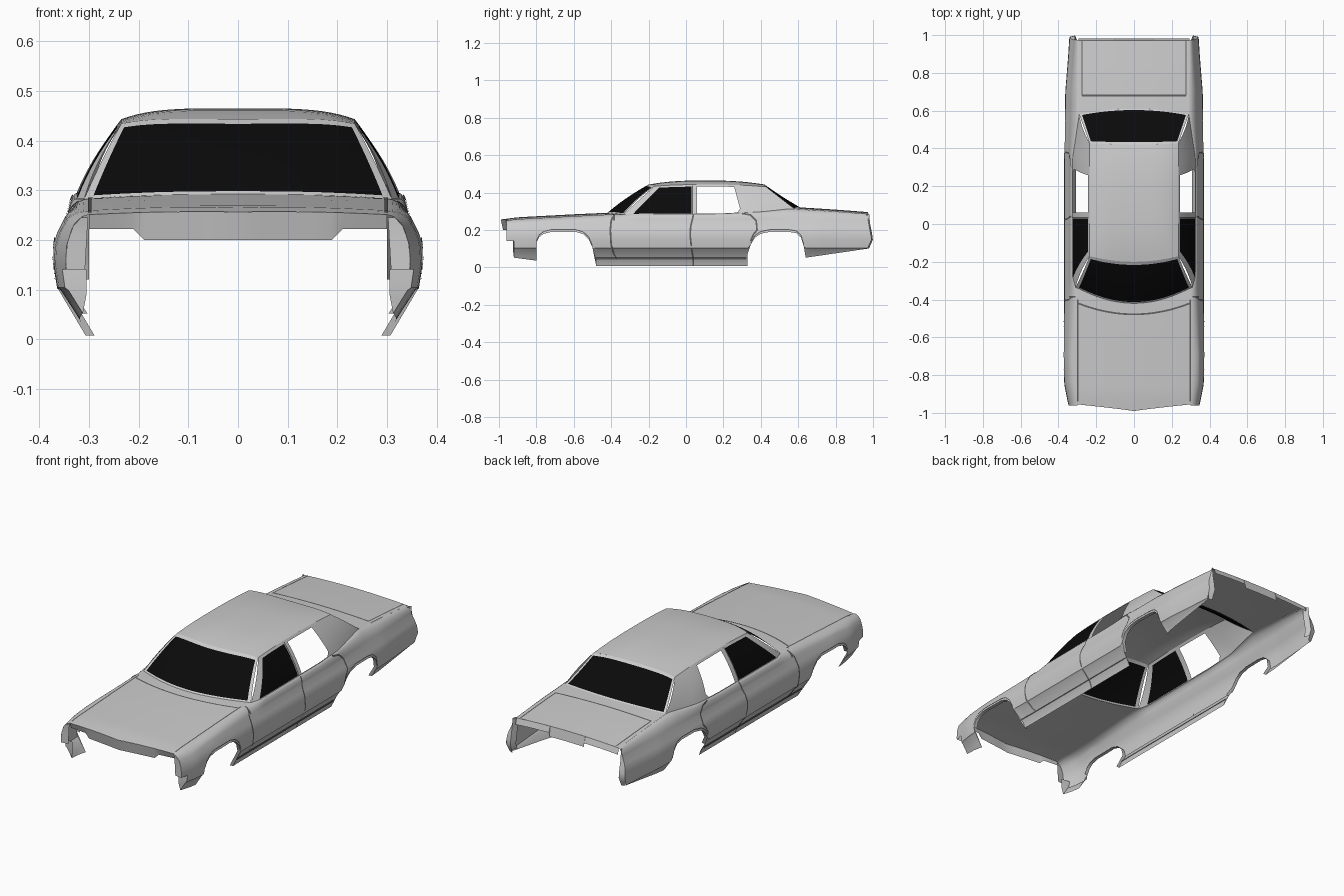
import bpy, bmesh, math
from mathutils import Vector

if "Cube" in bpy.data.objects:
    bpy.data.objects.remove(bpy.data.objects["Cube"])


def material(name, v):
    m = bpy.data.materials.new(name)
    m.diffuse_color = (v, v, v, 1)
    m.use_nodes = True
    m.node_tree.nodes["Principled BSDF"].inputs["Base Color"].default_value = m.diffuse_color
    return m


PAINT, GLASS, SEAM = 0, 1, 2
MATS = [material("grey_paint", 0.60), material("black_glass", 0.003), material("dark_seam", 0.12)]


def interp(table, t):
    """Piecewise linear lookup."""
    if t <= table[0][0]:
        return table[0][1]
    for (a, p), (b, q) in zip(table, table[1:]):
        if t <= b:
            return p + (q - p) * (t - a) / (b - a)
    return table[-1][1]


def span(a, b, n):
    return [a + (b - a) * i / n for i in range(n + 1)]


def refine(keys, step):
    """Insert extra samples between key values."""
    out = []
    for a, b in zip(keys, keys[1:]):
        out += span(a, b, max(1, math.ceil((b - a) / step)))[:-1]
    return out + [keys[-1]]


def patch(name, f, us, vs, hint, rule=None, angle=35):
    """Grid surface f(u, v) on the +x half, mirrored; rule picks a material or None for a hole."""
    bm = bmesh.new()
    grid = [[bm.verts.new(f(u, v)) for v in vs] for u in us]
    for i in range(len(us) - 1):
        for j in range(len(vs) - 1):
            m = rule((us[i] + us[i + 1]) / 2, (vs[j] + vs[j + 1]) / 2) if rule else PAINT
            if m is None:
                continue
            face = bm.faces.new((grid[i][j], grid[i + 1][j], grid[i + 1][j + 1], grid[i][j + 1]))
            face.material_index = m
    bmesh.ops.remove_doubles(bm, verts=bm.verts, dist=0.00002)
    bmesh.ops.delete(bm, geom=[v for v in bm.verts if not v.link_faces], context='VERTS')
    bm.normal_update()
    total = sum((fc.normal * fc.calc_area() for fc in bm.faces), Vector())
    if total.dot(Vector(hint)) < 0:
        bmesh.ops.reverse_faces(bm, faces=bm.faces)
    me = bpy.data.meshes.new(name)
    bm.to_mesh(me)
    bm.free()
    for m in MATS:
        me.materials.append(m)
    ob = bpy.data.objects.new(name, me)
    bpy.context.collection.objects.link(ob)
    bpy.ops.object.select_all(action='DESELECT')
    ob.select_set(True)
    bpy.context.view_layer.objects.active = ob
    bpy.ops.object.shade_smooth_by_angle(angle=math.radians(angle))
    mod = ob.modifiers.new("mirror", 'MIRROR')
    mod.use_clip = True
    mod.merge_threshold = 0.0005
    return ob


def ribbon(name, pts, normal, width=0.009):
    """Thin seam strip following points on a surface."""
    n = Vector(normal).normalized()
    P = [Vector(p) + n * 0.002 for p in pts]
    side = []
    for i in range(len(P)):
        t = P[min(i + 1, len(P) - 1)] - P[max(i - 1, 0)]
        side.append(t.cross(n).normalized() * width / 2)
    patch(name, lambda i, s: P[i] + side[i] * s, range(len(P)), (-1, 1), normal, lambda u, v: SEAM)


# Body outline tables along the length
BELT = [(-1, .245), (-.9, .258), (-.6, .274), (-.4, .283), (.2, .286), (.4, .297), (.56, .314), (.8, .299), (.98, .285)]
INNER = [(-1, .30), (-.36, .302), (-.28, .325), (.35, .325), (.58, .29), (1, .295)]
WIDTH = [(-.96, .925), (-.85, .985), (-.7, 1), (-.4, .985), (.4, .985), (.7, .97), (.98, .91)]
LOW = [(-.96, .14), (-.92, .14), (-.9199, .052), (-.80, .036), (-.7999, .13), (-.785, .162), (-.76, .18), (-.72, .19),
       (-.59, .19), (-.55, .178), (-.52, .15), (-.50, .105), (-.48, .008), (.33, .008), (.3301, .075), (.345, .12),
       (.37, .16), (.40, .18), (.45, .19), (.55, .19), (.59, .183), (.615, .16), (.63, .11), (.64, .052), (.97, .10)]
SIDE = [(0, .308), (.035, .319), (.06, .335), (.098, .36), (.104, .368), (.15, .375), (.188, .373), (.215, .364),
        (.245, .349)]
TAIL = [(.1, .97), (.15, .992), (.19, .985), (.24, .975), (.3, .972)]
SHOULDER = .245


def belt(y): return interp(BELT, y)
def inner(y): return interp(INNER, y)


def side_pt(y, z):
    """Point on the flank; above the shoulder it rolls in to the belt edge."""
    w = interp(WIDTH, y)
    s = SHOULDER - .03 * max(0, min(1, (-.75 - y) / .2))
    if z <= s:
        x = interp(SIDE, z) * w
    else:
        k = min(1, (z - s) / (belt(y) - s))
        x0 = interp(SIDE, s) * w
        x = x0 + (inner(y) - x0) * (1 - math.sqrt(max(0, 1 - k * k)) * .75 - .25 * (1 - k))
    yy = y + (interp(TAIL, z) - .97) * max(0, (y - .88) / .09)
    return Vector((x, yy, z))


def flank(y, v):
    # v below 9 walks the fixed rows, above 9 rolls over the shoulder
    s = SHOULDER - .03 * max(0, min(1, (-.75 - y) / .2))
    rows = [r[0] for r in SIDE]
    z = min(s, rows[v]) if v < len(rows) else s + (belt(y) - s) * math.sin((v - 8) / 6 * math.pi / 2)
    return side_pt(y, max(z, interp(LOW, y)))


ys = refine([p[0] for p in LOW], .03)
patch("body_flank", flank, ys, range(15), (1, 0, 0))

# Turned-in flanges around the wheel openings
for nm, a, b in (("front_arch_lip", -.7999, -.48), ("rear_arch_lip", .3301, .64)):
    yl = [y for y in ys if a <= y <= b]
    patch(nm, lambda y, v: side_pt(y, interp(LOW, y)) - Vector((.018 * v, 0, 0)), yl, (0, 1), (0, 0, -1))
    ribbon(nm.replace("lip", "moulding"),
           [side_pt(y, interp(LOW, y) + .012) for y in yl if interp(LOW, y) > .1], (1, 0, 0), .005)


# Hood, windshield, roof, rear glass and deck share their edge curves
def crown(x, y):
    return belt(y) + .010 * (1 - min(1, abs(x) / .3) ** 2)


def nose(x): return -.99 + .035 * min(1, x / .3) ** .9
def cowl(x): return -.42 + .085 * (x / .302) ** 2
def rear_base(x): return .61 - .03 * (x / .29) ** 2


def roof_z(x, y):
    e = min(1, abs((y - .1) / (.3 if y < .1 else .32))) ** 2.5
    return .465 - .022 * e - (.022 - .010 * e) * (x / .235) ** 4


def hood(u, v):
    y = nose(.302 * u) * (1 - v) + cowl(.302 * u) * v
    x = inner(y) * u
    return Vector((x, y, crown(x, y)))


def roof(u, v):
    x = .235 * u
    y0, y1 = -.20 + .03 * u * u, .42 + .008 * u * u
    y = y0 + (y1 - y0) * v
    return Vector((x, y, roof_z(x, y)))


def deck(u, v):
    x = .29 * u
    y = rear_base(x) + (.972 - rear_base(x)) * v
    x = inner(y) * u
    return Vector((x, y, crown(x, y)))


U = span(0, 1, 14)
patch("hood", hood, U, span(0, 1, 16), (0, 0, 1))
patch("roof", roof, U, span(0, 1, 16), (0, 0, 1))
patch("rear_deck", deck, U, span(0, 1, 10), (0, 0, 1))

GU = span(0, .955, 12) + [1]
GV = [0, .035] + span(.035, .93, 6)[1:] + [1]


def glass_rule(u, v):
    return GLASS if u < .955 and .035 < v < .93 else PAINT


def bow(p, q, v, out):
    return p.lerp(q, v) + Vector(out) * (4 * v * (1 - v))


patch("windshield", lambda u, v: bow(hood(u, 1), roof(u, 0), v, (0, -.005, .005)), GU, GV, (0, -1, 1), glass_rule)
patch("rear_window", lambda u, v: bow(deck(u, 0), roof(u, 1), v, (0, 0, -.004)), GU, GV, (0, 1, 1), glass_rule)

# Cabin side: pillars, front door glass and open rear door window
COLS = [(-.335, -.17), (-.285, -.135), (.03, .03), (.06, .06), (.295, .255), (.58, .428)]


def cabin(c, v):
    i = min(int(c), len(COLS) - 2)
    yb, yt = (COLS[i][k] + (COLS[i + 1][k] - COLS[i][k]) * (c - i) for k in (0, 1))
    if 3 < c <= 4:
        yb -= .02 * max(0, c - 3.8) / .2 * (v < .1)
    low = Vector((inner(yb), yb, belt(yb)))
    return bow(low, Vector((.235, yt, roof_z(.235, yt))), v, (.008, 0, 0))


def cabin_rule(c, v):
    if not .02 < v < .93:
        return PAINT
    return GLASS if 1 < c < 2 else None if 3 < c < 4 else PAINT


patch("cabin_side", cabin, span(0, 5, 25), [0, .02, .15, .3, .45, .6, .75, .93, 1], (1, 0, 0), cabin_rule)


# Front lip under the hood edge
def lip(x, v):
    p = hood(x / .302, 0)
    bottom = interp([(.19, .20), (.212, .222)], x)
    return Vector((p.x, p.y + .012 * v, p.z + (bottom - p.z) * v))


patch("front_lip", lip, [0, .05, .1, .15, .19, .2, .212, .25, .302], span(0, 1, 2), (0, -1, 0))

# Fender end caps at the nose, bumper corners and tail
patch("front_fender_cap", lambda z, v: side_pt(-.96, z).lerp(Vector((interp([(.14, .308), (.245, .302)], z), -.955, z)), v),
      span(.14, .245, 6), (0, 1), (0, -1, 0))
patch("bumper_corner", lambda z, v: side_pt(-.92, z).lerp(Vector((.305, -.925, max(z, .09))), v),
      span(.052, .14, 6), (0, 1), (0, -1, 0))
patch("tail_cap", lambda z, v: side_pt(.97, z).lerp(Vector((.312, interp(TAIL, z) + .008, z)), v),
      span(.10, .284, 8), (0, 1), (0, 1, 0))
patch("tail_cap_return", lambda z, v: Vector((.312 - .012 * v, interp(TAIL, z) + .008 - .03 * v, z)),
      span(.12, .284, 6), (0, 1), (-1, 0, 0))

# Rear lip with a deeper tab in the middle
patch("rear_lip", lambda x, v: deck(x / .295, 1) + Vector((0, .01 * v, -v * (.05 if x < .101 else .03))),
      [0, .05, .1, .102, .2, .295], (0, 1), (0, 1, 0))

# Panel seams on the flank
SEAMS = {
    "front_door_seam": [(-.385, .278), (-.40, .25), (-.405, .2), (-.40, .12), (-.385, .07), (-.37, .05)],
    "centre_door_seam": [(.04, .284), (.035, .26), (.025, .22), (.022, .17), (.03, .10), (.038, .05), (.038, .01)],
    "rear_door_seam": [(.30, .288), (.345, .28), (.375, .25), (.38, .2), (.36, .175), (.345, .14)],
    "sill_seam": [(y, .05) for y in span(-.485, .32, 20)],
}
for nm, path in SEAMS.items():
    fine = [(a[0] + (b[0] - a[0]) * k / 3, a[1] + (b[1] - a[1]) * k / 3)
            for a, b in zip(path, path[1:]) for k in range(3)] + [path[-1]]
    ribbon(nm, [side_pt(y, z) for y, z in fine], (1, 0, .25))
ribbon("door_pillar_seam", [cabin(2.15, v) for v in span(0, .97, 6)], (1, 0, .6), .006)

# Panel seams on top
ribbon("hood_side_seam", [(.298, y, crown(.298, y)) for y in span(-.94, -.40, 14)], (0, 0, 1), .007)
ribbon("hood_rear_seam", [(x, -.478 + .06 * (x / .3) ** 2, crown(x, -.47 + .06 * (x / .3) ** 2))
                          for x in span(0, .298, 12)], (0, 0, 1))
ribbon("fender_seam", [side_pt(-.385, z) for z in span(.25, .282, 6)], (.5, 0, 1))
ribbon("deck_front_seam", [(x, .68, crown(x, .68)) for x in span(0, .275, 8)], (0, 0, 1))
ribbon("deck_side_seam", [(.275, y, crown(.275, y)) for y in span(.68, .968, 8)], (0, 0, 1), .007)
